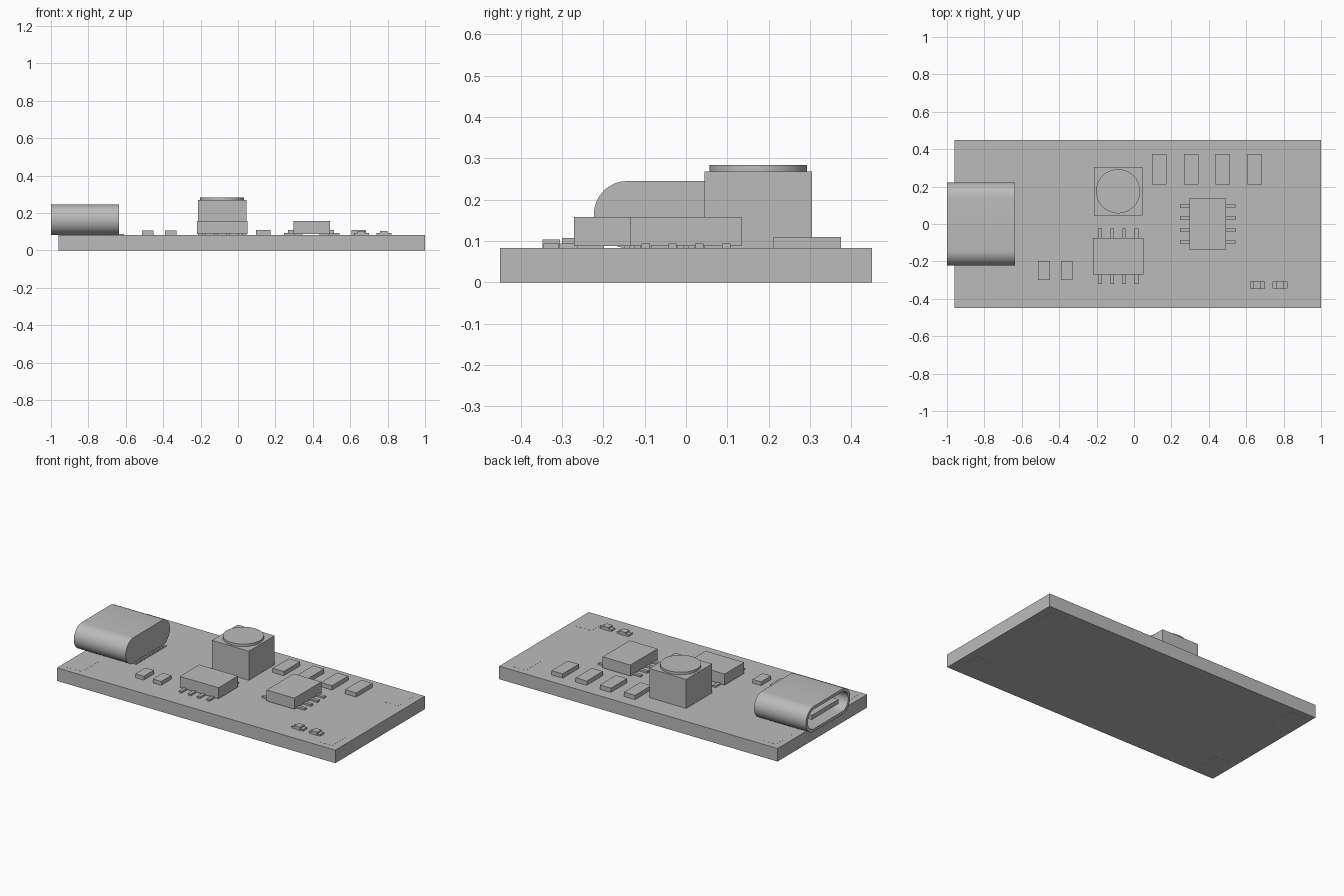
import bpy, bmesh, math

cube = bpy.data.objects.get("Cube")
if cube:
    bpy.data.objects.remove(cube, do_unlink=True)

GREY = (0.5, 0.5, 0.5, 1)
mat = bpy.data.materials.new("plain grey")
mat.use_nodes = True
mat.diffuse_color = GREY
mat.node_tree.nodes["Principled BSDF"].inputs["Base Color"].default_value = GREY

TOP = 0.083  # upper face of the board


def finish(name, bm, smooth=False):
    bmesh.ops.recalc_face_normals(bm, faces=bm.faces)
    mesh = bpy.data.meshes.new(name)
    bm.to_mesh(mesh)
    bm.free()
    mesh.materials.append(mat)
    obj = bpy.data.objects.new(name, mesh)
    bpy.context.collection.objects.link(obj)
    if smooth:
        bpy.ops.object.select_all(action="DESELECT")
        obj.select_set(True)
        bpy.context.view_layer.objects.active = obj
        bpy.ops.object.shade_smooth_by_angle(angle=math.radians(35))
    return obj


def add_box(bm, x, y, z):
    verts = bmesh.ops.create_cube(bm, size=1)["verts"]
    for v in verts:
        v.co = [lo + (c + 0.5) * (hi - lo) for c, (lo, hi) in zip(v.co, (x, y, z))]


def box(name, x, y, z):
    bm = bmesh.new()
    add_box(bm, x, y, z)
    return finish(name, bm)


def around(centre, half):
    return (centre - half, centre + half)


# Circuit board with thin corner pads on both sides
box("board", (-0.96, 1.0), (-0.45, 0.45), (0, TOP))
bm = bmesh.new()
for cx in (-0.865, 0.895):
    for cy in (-0.33, 0.33):
        for z in (0, TOP):
            add_box(bm, around(cx, 0.055), around(cy, 0.08), around(z, 0.0005))
finish("corner_pads", bm)


# Connector shell: a hollow rounded sleeve, open at the board edge
def stadium(bm, x, radius, half_flat, steps=16):
    ring = []
    for side in (1, -1):
        for i in range(steps + 1):
            a = math.pi * (i / steps - 0.5)
            ring.append(bm.verts.new((x, side * (half_flat + radius * math.cos(a)),
                                      TOP + 0.081 + side * radius * math.sin(a))))
    return ring


bm = bmesh.new()
rings = [stadium(bm, x, r, 0.142) for x, r in
         ((-0.635, 0.081), (-1.0, 0.081), (-1.0, 0.062), (-0.68, 0.062))]
bm.faces.new(rings[0])
bm.faces.new(rings[-1])
for a, b in zip(rings, rings[1:]):
    for i in range(len(a)):
        j = (i + 1) % len(a)
        bm.faces.new((a[i], a[j], b[j], b[i]))
finish("connector_shell", bm, smooth=True)
box("connector_tongue", (-0.98, -0.67), (-0.135, 0.135), around(TOP + 0.081, 0.014))

bm = bmesh.new()
for i in range(12):
    add_box(bm, (-0.68, -0.61), around((i - 5.5) * 0.026, 0.007), (TOP, TOP + 0.005))
finish("connector_pins", bm)

# Tall square component with a round cap
box("capacitor_body", (-0.215, 0.045), (0.045, 0.305), (TOP, 0.268))
bm = bmesh.new()
bmesh.ops.create_cone(bm, cap_ends=True, segments=64, radius1=0.118, radius2=0.118, depth=0.016)
bmesh.ops.translate(bm, verts=bm.verts, vec=(-0.085, 0.175, 0.276))
finish("capacitor_cap", bm, smooth=True)


# Eight-legged chips
def chip(name, cx, cy, turned):
    def span(along, across):
        return (across, along) if turned else (along, across)

    ca, cb = (cy, cx) if turned else (cx, cy)
    box(name + "_body", *span(around(ca, 0.136), around(cb, 0.098)), (0.088, 0.158))
    bm = bmesh.new()
    for i in range(4):
        leg = around(ca + (i - 1.5) * 0.065, 0.01)
        for side in (-1, 1):
            foot = sorted((cb + side * 0.09, cb + side * 0.149))
            add_box(bm, *span(leg, foot), (TOP, 0.094))
    finish(name + "_legs", bm)


chip("front_chip", -0.084, -0.173, False)
chip("side_chip", 0.394, 0.0, True)

# Small flat components
for i in range(4):
    box(f"large_resistor_{i + 1}", around(0.135 + i * 0.17, 0.039), (0.212, 0.375), (TOP, 0.11))
for i, cx in enumerate((-0.483, -0.36)):
    box(f"small_resistor_{i + 1}", around(cx, 0.03), (-0.3, -0.198), (TOP, 0.107))

# Indicator lamps: low base with a raised middle
for i, cx in enumerate((0.66, 0.78)):
    box(f"lamp_base_{i + 1}", around(cx, 0.04), (-0.345, -0.307), (TOP, 0.094))
    box(f"lamp_lens_{i + 1}", around(cx, 0.02), (-0.347, -0.305), (TOP, 0.104))
